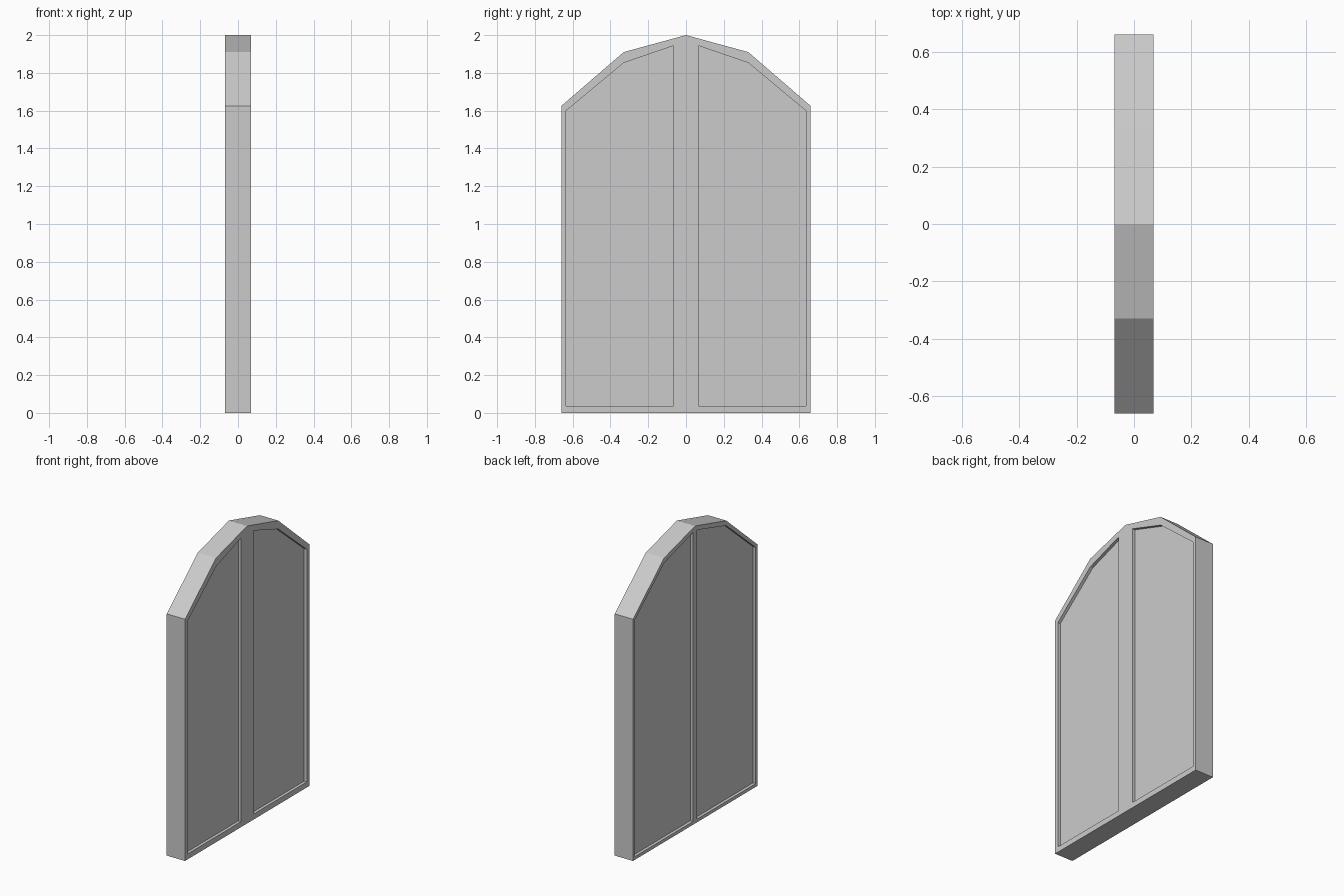
import bpy, bmesh

if "Cube" in bpy.data.objects:
    bpy.data.objects.remove(bpy.data.objects["Cube"])

HALF_T = 0.068   # half thickness of the window
DEPTH = 0.02     # how far the panes sit back


def prism(name, outline, x0, x1):
    """Extrude a (y, z) outline along x from x0 to x1."""
    bm = bmesh.new()
    face = bm.faces.new([bm.verts.new((x0, y, z)) for y, z in outline])
    ext = bmesh.ops.extrude_face_region(bm, geom=[face])
    verts = [g for g in ext["geom"] if isinstance(g, bmesh.types.BMVert)]
    bmesh.ops.translate(bm, verts=verts, vec=(x1 - x0, 0, 0))
    bmesh.ops.recalc_face_normals(bm, faces=bm.faces[:])
    mesh = bpy.data.meshes.new(name)
    bm.to_mesh(mesh)
    bm.free()
    obj = bpy.data.objects.new(name, mesh)
    bpy.context.collection.objects.link(obj)
    return obj


# Arched window body
half = [(0.66, 0), (0.66, 1.625), (0.33, 1.91)]
body = prism("arched_window", half + [(0, 2.0)] + [(-y, z) for y, z in reversed(half)],
             -HALF_T, HALF_T)

# Pane recess outlines: wide centre bar on +x, slimmer borders on -x
front = [(0.065, 0.037), (0.634, 0.037), (0.634, 1.6), (0.33, 1.853), (0.065, 1.944)]
back = [(0.022, 0.022), (0.643, 0.022), (0.643, 1.61), (0.33, 1.876), (0.022, 1.965)]

# Cut the four recesses
for side, outline in ((1, front), (-1, back)):
    for mirror in (1, -1):
        cutter = prism("pane_cutter", [(mirror * y, z) for y, z in outline],
                       side * (HALF_T - DEPTH), side * (HALF_T + 0.1))
        cutter.hide_render = True
        mod = body.modifiers.new("recess", 'BOOLEAN')
        mod.operation = 'DIFFERENCE'
        mod.solver = 'EXACT'
        mod.object = cutter
        bpy.context.view_layer.objects.active = body
        bpy.ops.object.modifier_apply(modifier=mod.name)
        bpy.data.objects.remove(cutter)
